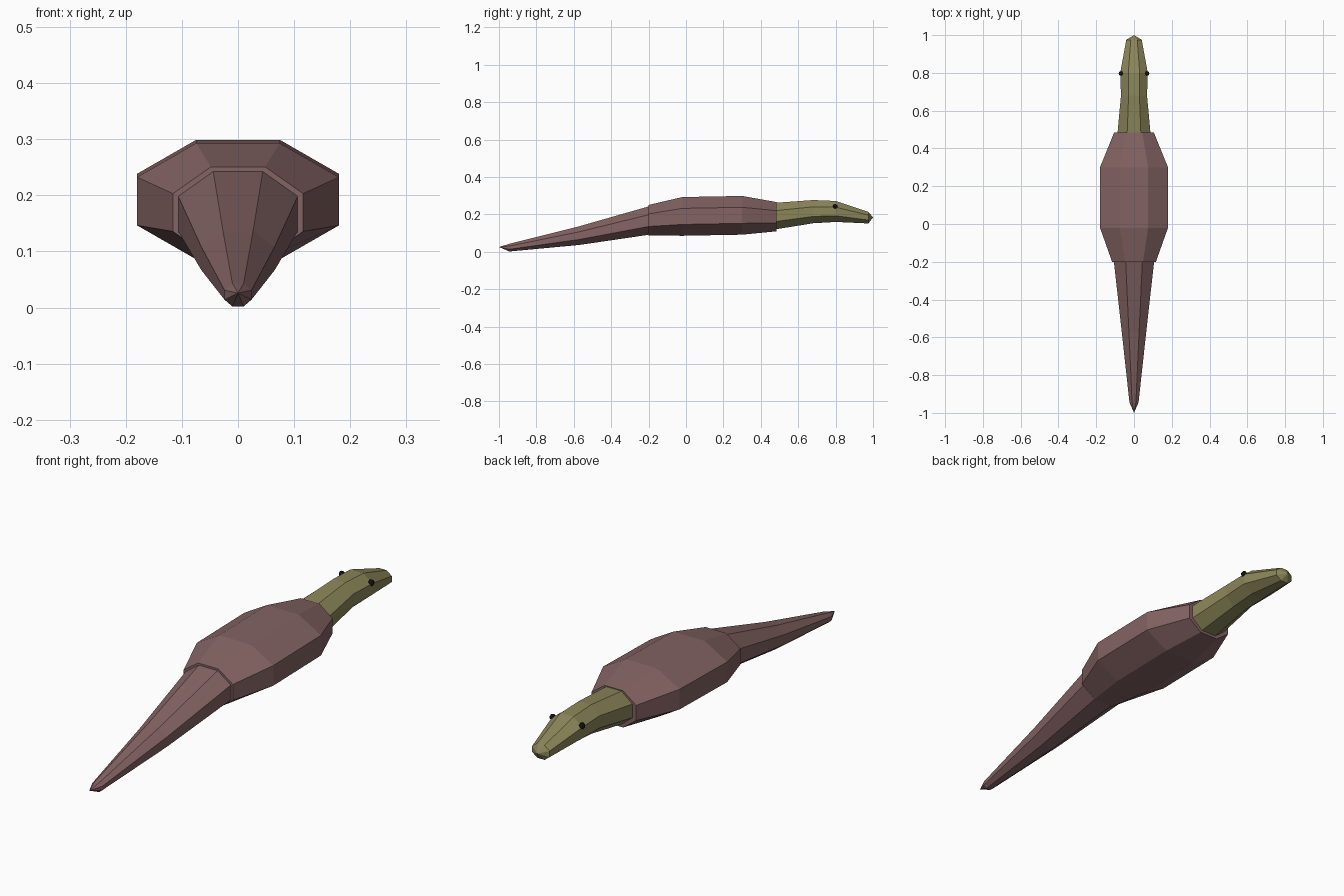
import bpy, bmesh, math

if "Cube" in bpy.data.objects:
    bpy.data.objects.remove(bpy.data.objects["Cube"])


def material(name, rgb):
    m = bpy.data.materials.new(name)
    m.diffuse_color = (*rgb, 1)
    m.use_nodes = True
    m.node_tree.nodes["Principled BSDF"].inputs["Base Color"].default_value = m.diffuse_color
    return m


HIDE = material("brown_hide", (0.23, 0.125, 0.125))
OLIVE = material("olive_skin", (0.26, 0.24, 0.10))
BLACK = material("black", (0.01, 0.01, 0.01))


def finish(bm, name, mat):
    bmesh.ops.recalc_face_normals(bm, faces=bm.faces)
    me = bpy.data.meshes.new(name)
    bm.to_mesh(me)
    bm.free()
    me.materials.append(mat)
    ob = bpy.data.objects.new(name, me)
    bpy.context.collection.objects.link(ob)
    return ob


def loft(name, mat, rings, tip=None):
    """Octagonal tube along y; rings are (y, half width, bottom z, top z)."""
    bm = bmesh.new()
    k = 1 / math.cos(math.pi / 8)
    loops = []
    for y, w, lo, hi in rings:
        loop = []
        for i in range(8):
            a = (i + 0.5) * math.pi / 4
            loop.append(bm.verts.new((w * k * math.cos(a), y,
                                      (lo + hi) / 2 + (hi - lo) / 2 * k * math.sin(a))))
        loops.append(loop)
    for a, b in zip(loops, loops[1:]):
        for i in range(8):
            j = (i + 1) % 8
            bm.faces.new((a[i], a[j], b[j], b[i]))
    bm.faces.new(loops[0])
    if tip:
        point = bm.verts.new((0, *tip))
        for i in range(8):
            bm.faces.new((loops[-1][i], loops[-1][(i + 1) % 8], point))
    else:
        bm.faces.new(loops[-1])
    return finish(bm, name, mat)


# Torso
loft("body", HIDE, [(-0.20, 0.116, 0.088, 0.251), (-0.02, 0.18, 0.086, 0.293),
                    (0.30, 0.18, 0.092, 0.299), (0.485, 0.105, 0.11, 0.266)])

# Tapering tail
loft("tail", HIDE, [(-0.195, 0.107, 0.092, 0.244), (-0.57, 0.065, 0.037, 0.137),
                    (-0.945, 0.024, 0.002, 0.043)], tip=(-1.0, 0.026))

# Neck and head
loft("neck_and_head", OLIVE, [(0.475, 0.088, 0.12, 0.262), (0.68, 0.069, 0.153, 0.277),
                              (0.80, 0.073, 0.16, 0.272), (0.975, 0.041, 0.152, 0.214)],
     tip=(1.0, 0.184))

# Eyes
for side, x in (("left", -0.069), ("right", 0.069)):
    bm = bmesh.new()
    bmesh.ops.create_uvsphere(bm, u_segments=8, v_segments=5, radius=0.013)
    bmesh.ops.translate(bm, verts=bm.verts, vec=(x, 0.797, 0.243))
    finish(bm, side + "_eye", BLACK)
